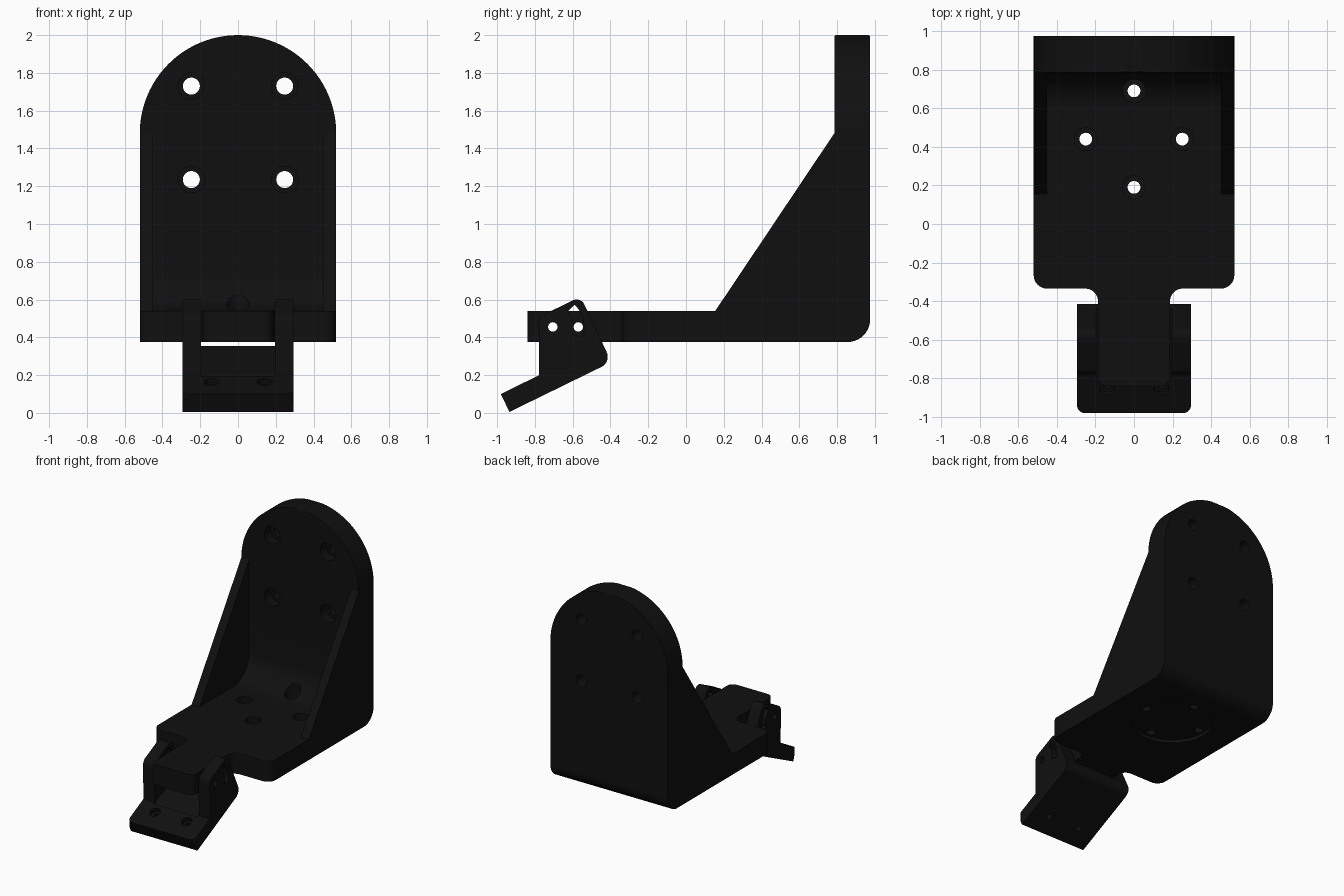
import bpy, bmesh
from math import sin, cos, tan, pi, atan, radians
from mathutils import Vector, Matrix

if "Cube" in bpy.data.objects:
    bpy.data.objects.remove(bpy.data.objects["Cube"])

black = bpy.data.materials.new("matte_black")
black.use_nodes = True
black.diffuse_color = (0.005, 0.005, 0.005, 1)
black.node_tree.nodes["Principled BSDF"].inputs["Base Color"].default_value = (0.005, 0.005, 0.005, 1)


def rounded(points, steps=10):
    """Polygon from (u, v, radius) corners, each replaced by an arc."""
    out = []
    for i, (u, v, r) in enumerate(points):
        p = Vector((u, v))
        if r == 0:
            out.append(p)
            continue
        a = (Vector(points[i - 1][:2]) - p).normalized()
        b = (Vector(points[(i + 1) % len(points)][:2]) - p).normalized()
        half = a.angle(b) / 2
        centre = p + (a + b).normalized() * (r / sin(half))
        start = p + a * (r / tan(half)) - centre
        end = p + b * (r / tan(half)) - centre
        sweep = pi - 2 * half
        for k in range(steps + 1):
            t = k / steps
            out.append(centre + (start * sin((1 - t) * sweep) + end * sin(t * sweep)) / sin(sweep))
    return out


def new_object(name, bm):
    bmesh.ops.recalc_face_normals(bm, faces=bm.faces)
    mesh = bpy.data.meshes.new(name)
    bm.to_mesh(mesh)
    bm.free()
    mesh.materials.append(black)
    obj = bpy.data.objects.new(name, mesh)
    bpy.context.collection.objects.link(obj)
    return obj


def prism(name, outline, axis, lo, hi):
    """Extrude a flat outline along x (outline y,z), y (x,z) or z (x,y)."""
    place = {"x": lambda p, d: (d, p.x, p.y),
             "y": lambda p, d: (p.x, d, p.y),
             "z": lambda p, d: (p.x, p.y, d)}[axis]
    bm = bmesh.new()
    face = bm.faces.new([bm.verts.new(place(p, lo)) for p in outline])
    grown = bmesh.ops.extrude_face_region(bm, geom=[face])["geom"]
    shift = Vector(place(Vector((0, 0)), hi - lo))
    bmesh.ops.translate(bm, vec=shift, verts=[g for g in grown if isinstance(g, bmesh.types.BMVert)])
    return new_object(name, bm)


def cylinder(loc, r, length, turn=0, axis="X"):
    bm = bmesh.new()
    matrix = Matrix.Translation(loc) @ Matrix.Rotation(turn, 4, axis)
    bmesh.ops.create_cone(bm, cap_ends=True, segments=32, radius1=r, radius2=r,
                          depth=length, matrix=matrix)
    return new_object("cutter", bm)


def boolean(obj, cutter, operation="DIFFERENCE"):
    cutter.hide_render = True
    mod = obj.modifiers.new("cut", "BOOLEAN")
    mod.operation, mod.object, mod.solver = operation, cutter, "EXACT"
    bpy.context.view_layer.objects.active = obj
    bpy.ops.object.modifier_apply(modifier=mod.name)
    bpy.data.objects.remove(cutter)


def finish(obj):
    bpy.ops.object.select_all(action="DESELECT")
    obj.select_set(True)
    bpy.context.view_layer.objects.active = obj
    bpy.ops.object.shade_smooth_by_angle(angle=radians(25))


# Bracket: side outline, trimmed to the arch and to the plan with its tongue
bracket = prism("angle_bracket", rounded([
    (-0.845, 0.375, 0), (0.975, 0.375, 0.12), (0.975, 2, 0.01), (0.785, 2, 0.01),
    (0.785, 1.48, 0), (0.155, 0.54, 0), (-0.845, 0.54, 0)]), "x", -0.6, 0.6)
arch = [Vector((-0.52, 0.2)), Vector((0.52, 0.2))]
arch += [Vector((0.52 * cos(pi * k / 48), 1.48 + 0.52 * sin(pi * k / 48))) for k in range(49)]
boolean(bracket, prism("cutter", arch, "y", -1.2, 1.2), "INTERSECT")
boolean(bracket, prism("cutter", rounded([
    (0.52, 1.2, 0), (-0.52, 1.2, 0), (-0.52, -0.335, 0.07), (-0.187, -0.335, 0.065),
    (-0.187, -0.84, 0.05), (0.187, -0.84, 0.05), (0.187, -0.335, 0.065),
    (0.52, -0.335, 0.07)]), "z", 0.1, 2.3), "INTERSECT")

# Space between the gussets, with a curved inner corner
boolean(bracket, prism("cutter", rounded([
    (0.155, 0.54, 0), (0.785, 0.54, 0.2), (0.785, 1.48, 0), (0.6, 1.6, 0),
    (0, 1.2, 0)]), "x", -0.45, 0.45))

# Wall holes, counterbored from the front
for x in (-0.247, 0.247):
    for z in (1.235, 1.73):
        boolean(bracket, cylinder((x, 0.88, z), 0.045, 0.6, pi / 2))
        boolean(bracket, cylinder((x, 0.765, z), 0.07, 0.2, pi / 2))

# Base holes, counterbored from above, and the round recess underneath
boolean(bracket, cylinder((0, 0.44, 0.35), 0.3, 0.1))
for x, y in ((0, 0.69), (0, 0.19), (0.25, 0.44), (-0.25, 0.44)):
    boolean(bracket, cylinder((x, y, 0.45), 0.033, 0.6))
    boolean(bracket, cylinder((x, y, 0.63), 0.06, 0.3))

# Tilting clip: cheeks and foot plate in one side outline
slope = 0.488
clip = prism("tilting_clip", rounded([
    (-0.98, 0.1, 0), (-0.935, 0.005, 0), (-0.395, 0.269, 0.06), (-0.558, 0.616, 0.045),
    (-0.78, 0.507, 0.05), (-0.777, 0.2, 0)]), "x", -0.4, 0.4)
boolean(clip, prism("cutter", rounded([
    (-0.295, -0.98, 0.04), (0.295, -0.98, 0.04), (0.295, -0.2, 0), (-0.295, -0.2, 0)]),
    "z", -0.2, 1), "INTERSECT")
floor_z = lambda y: 0.088 + slope * (y + 0.98)
boolean(clip, prism("cutter", [Vector(p) for p in (
    (-0.79, floor_z(-0.79)), (-0.2, floor_z(-0.2)), (-0.2, 0.9), (-0.79, 0.9))],
    "x", -0.197, 0.197))

# Pivot and locking pin holes, with a curved slot in the cheeks
pivot = Vector((-0.705, 0.455))
for part in (bracket, clip):
    for y in (-0.705, -0.57):
        boolean(part, cylinder((0, y, 0.455), 0.025, 1, pi / 2, "Y"))
angles = [radians(-20 + 6 * k) for k in range(12)]
slot = [pivot + Vector((cos(a), sin(a))) * 0.165 for a in angles]
slot += [pivot + Vector((cos(a), sin(a))) * 0.113 for a in reversed(angles)]
boolean(clip, prism("cutter", slot, "x", -0.5, 0.5))

# Screw holes through the foot plate
tilt = atan(slope)
for x in (-0.14, 0.14):
    top = Vector((x, -0.85, 0.1 + slope * 0.13))
    boolean(clip, cylinder(top, 0.02, 0.4, tilt))
    boolean(clip, cylinder(top, 0.04, 0.07, tilt))

finish(bracket)
finish(clip)
